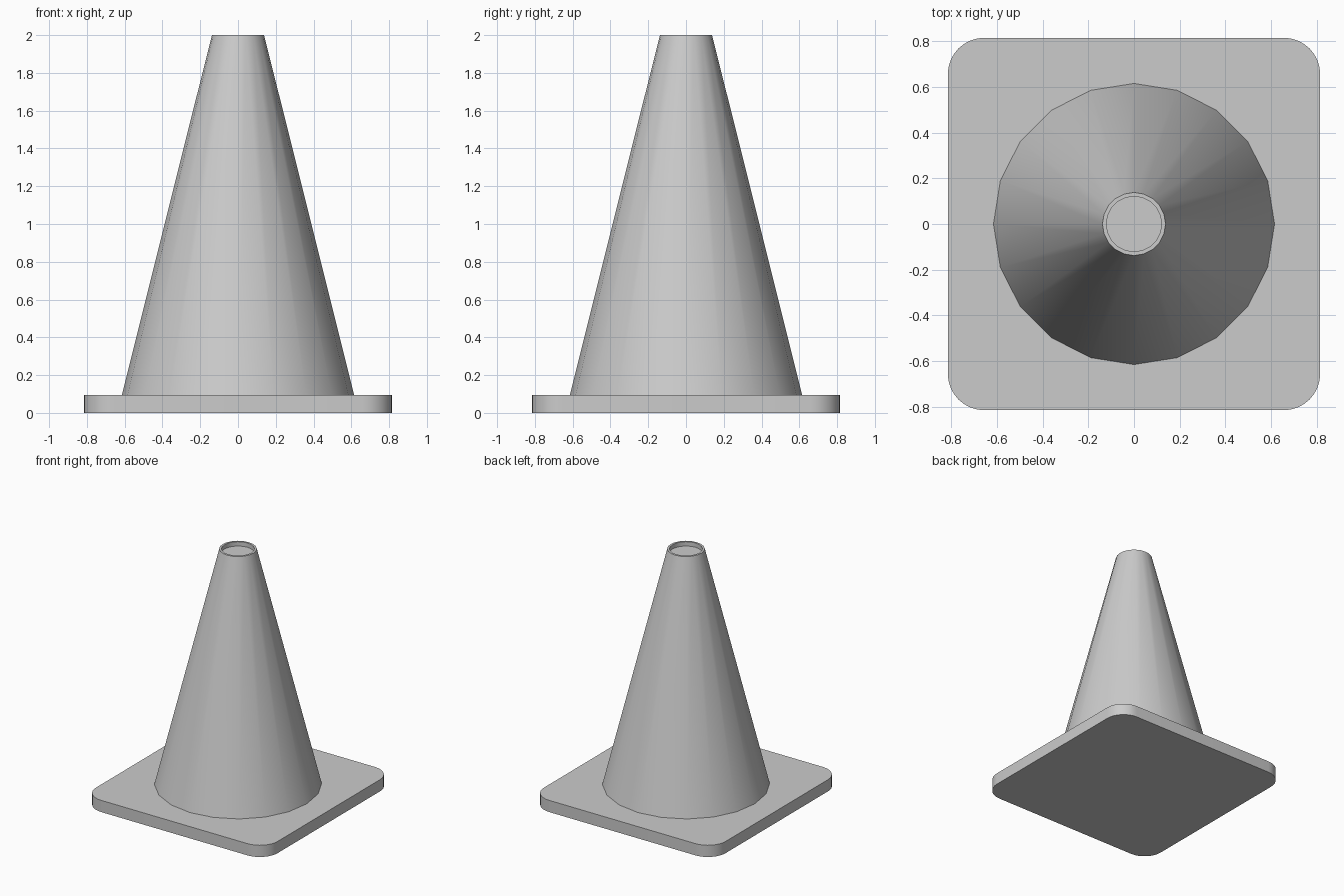
import bpy, bmesh, math

if "Cube" in bpy.data.objects:
    bpy.data.objects.remove(bpy.data.objects["Cube"])

HALF, BASE_H, CORNER = 0.815, 0.095, 0.16
SIDES = 20


def finish(name, bm):
    bmesh.ops.recalc_face_normals(bm, faces=bm.faces)
    mesh = bpy.data.meshes.new(name)
    bm.to_mesh(mesh)
    bm.free()
    obj = bpy.data.objects.new(name, mesh)
    bpy.context.collection.objects.link(obj)
    bpy.ops.object.select_all(action='DESELECT')
    obj.select_set(True)
    bpy.context.view_layer.objects.active = obj
    bpy.ops.object.shade_smooth_by_angle(angle=math.radians(35))
    return obj


# Square base plate with rounded vertical corners
bm = bmesh.new()
bmesh.ops.create_cube(bm, size=1)
for v in bm.verts:
    v.co = (v.co.x * 2 * HALF, v.co.y * 2 * HALF, (v.co.z + 0.5) * BASE_H)
corners = [e for e in bm.edges if abs(e.verts[0].co.z - e.verts[1].co.z) > 0.01]
bmesh.ops.bevel(bm, geom=corners, offset=CORNER, offset_type='OFFSET',
                segments=8, profile=0.5, affect='EDGES')
finish("base_plate", bm)

# Tapered body with a flat rim and a shallow recess at the tip
profile = [(0.615, BASE_H), (0.138, 2.0), (0.121, 2.0), (0.121, 1.965)]
bm = bmesh.new()
rings = []
for r, z in profile:
    rings.append([bm.verts.new((r * math.cos(2 * math.pi * i / SIDES),
                                r * math.sin(2 * math.pi * i / SIDES), z))
                  for i in range(SIDES)])
for low, high in zip(rings, rings[1:]):
    for i in range(SIDES):
        j = (i + 1) % SIDES
        bm.faces.new((low[i], low[j], high[j], high[i]))
bm.faces.new(rings[-1])
bm.faces.new(rings[0][::-1])
finish("cone_body", bm)
